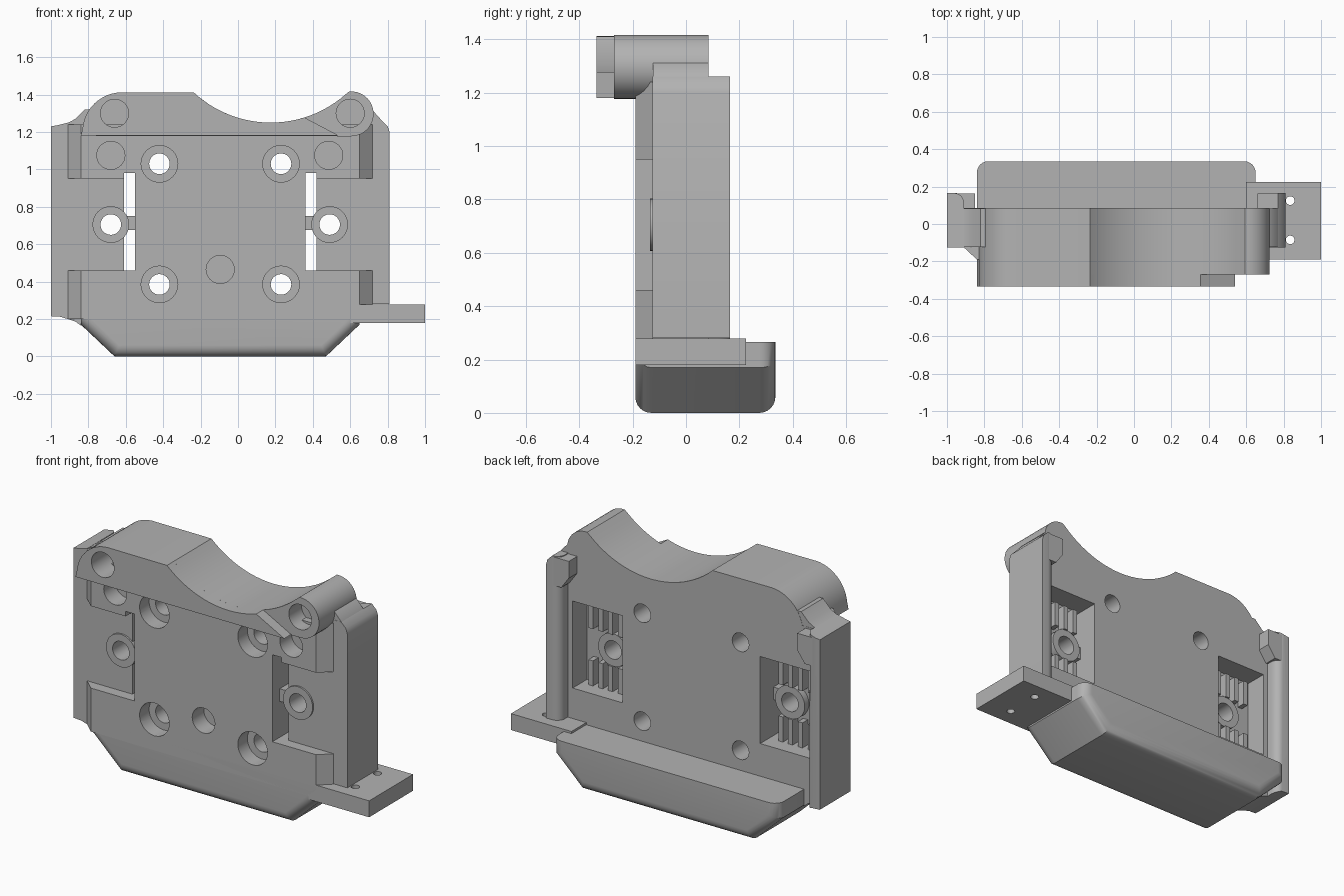
import bpy, bmesh
from math import sin, cos, radians, atan2, hypot, degrees

cube = bpy.data.objects.get("Cube")
if cube:
    bpy.data.objects.remove(cube)

GREY = (0.45, 0.45, 0.45, 1)
mat = bpy.data.materials.new("matte_grey")
mat.use_nodes = True
mat.diffuse_color = GREY
mat.node_tree.nodes["Principled BSDF"].inputs["Base Color"].default_value = GREY

MID = -0.095  # symmetry plane of the plate


def flip(x):
    return 2 * MID - x


def make(name, bm):
    bmesh.ops.recalc_face_normals(bm, faces=bm.faces)
    me = bpy.data.meshes.new(name)
    bm.to_mesh(me)
    bm.free()
    me.materials.append(mat)
    ob = bpy.data.objects.new(name, me)
    bpy.context.collection.objects.link(ob)
    return ob


def prism(name, pts, lo, hi, axis="y", bevel=None, size=0.06):
    """Extrude a closed outline along an axis, with optional rounded edges."""
    bm = bmesh.new()
    spot = (lambda p, h: (p[0], h, p[1])) if axis == "y" else (lambda p, h: (p[0], p[1], h))
    rings = [[bm.verts.new(spot(p, h)) for p in pts] for h in (lo, hi)]
    bm.faces.new(rings[0])
    bm.faces.new(rings[1])
    for i in range(len(pts)):
        j = (i + 1) % len(pts)
        bm.faces.new((rings[0][i], rings[0][j], rings[1][j], rings[1][i]))
    if bevel:
        edges = [e for e in bm.edges if bevel(*[v.co for v in e.verts])]
        bmesh.ops.bevel(bm, geom=edges, offset=size, segments=6, profile=0.5, affect="EDGES")
    return make(name, bm)


def box(name, x, y, z):
    x = sorted(x)
    return prism(name, [(x[0], z[0]), (x[1], z[0]), (x[1], z[1]), (x[0], z[1])], *y)


def arc(cx, cz, r, a, b, n=16):
    return [(cx + r * cos(radians(a + (b - a) * i / n)),
             cz + r * sin(radians(a + (b - a) * i / n))) for i in range(n + 1)]


def rod(name, x, z, r, lo, hi, axis="y"):
    return prism(name, arc(x, z, r, 0, 348.75, 31), lo, hi, axis)


def cut(target, cutters):
    """Subtract each cutter from the target, then drop it."""
    bpy.context.view_layer.objects.active = target
    for c in cutters:
        m = target.modifiers.new("cut", "BOOLEAN")
        m.operation, m.solver, m.object = "DIFFERENCE", "EXACT", c
        bpy.ops.object.modifier_apply(modifier=m.name)
        bpy.data.objects.remove(c)


parts = []

# Main plate with chamfered front sides
half = [(-0.91, 0.085), (-0.91, -0.125), (-0.84, -0.19)]
plate = prism("main_plate", half + [(flip(x), y) for x, y in reversed(half)], 0.2, 1.24, "z")
tools = []
for side in (lambda x: x, flip):
    tools += [
        box("pocket", (side(-0.88), side(-0.55)), (-0.05, 0.3), (0.46, 0.98)),
        box("window", (side(-0.61), side(-0.55)), (-0.3, 0.2), (0.46, 0.98)),
        box("recess", (side(-0.98), side(-0.58)), (-0.3, -0.125), (0.46, 0.95)),
        rod("boss_hole", side(-0.68), 0.705, 0.055, -0.3, 0.2),
        rod("blind_hole", side(-0.68) if side(0) == 0 else 0.485, 1.075, 0.075, -0.3, -0.08)]
    for z in (0.385, 1.03):
        tools += [rod("bolt_hole", side(-0.42), z, 0.055, -0.3, 0.2),
                  rod("counterbore", side(-0.42), z, 0.098, -0.3, -0.1)]
tools.append(rod("centre_hole", MID, 0.465, 0.075, -0.3, -0.08))
cut(plate, tools)
parts.append(plate)

# Bosses, tongues and ribs in the side pockets
for label, side in (("right", lambda x: x), ("left", flip)):
    boss = rod(label + "_boss", side(-0.68), 0.705, 0.098, -0.135, -0.01)
    cut(boss, [rod("hole", side(-0.68), 0.705, 0.055, -0.3, 0.2)])
    tongue = box(label + "_tongue", (side(-0.6), side(-0.545)), (-0.12, -0.04), (0.675, 0.75))
    parts += [boss, tongue]
    for i, x in enumerate((-0.625, -0.69, -0.755, -0.82)):
        for end, z in (("lower", (0.46, 0.61)), ("upper", (0.8, 0.95))):
            parts.append(box(f"{label}_{end}_rib_{i}", (side(x - 0.015), side(x + 0.015)),
                             (-0.06, 0.0), z))

# Side rails, with rounded inner back edges
outlines = {
    "right": [(-1, 0.215), (-0.95, 0.212), (-0.91, 0.2), (-0.91, 1.25), (-0.97, 1.235), (-1, 1.23)],
    "left": [(0.81, 0.28), (0.81, 1.2), (0.8, 1.23), (0.77, 1.26), (0.72, 1.26), (0.72, 0.28)]}
for label, pts in outlines.items():
    inner = -0.91 if label == "right" else 0.72
    parts.append(prism(label + "_rail", pts, -0.125, 0.165, bevel=lambda a, b: (
        abs(a.x - inner) + abs(b.x - inner) < 0.001 and min(a.y, b.y) > 0.1), size=0.05))

# Hooks at the rail tops
hook = [(-0.96, 1.06), (-0.9, 1.06), (-0.85, 1.13), (-0.85, 1.23), (-0.96, 1.23)]
parts.append(prism("right_hook", hook, 0.08, 0.164))
parts.append(prism("left_hook", [(flip(x), z + 0.025) for x, z in hook], 0.08, 0.164))

# Shoulders joining the rails to the crown
parts.append(prism("right_shoulder", [(-0.91, 1.15), (-0.98, 1.232), (-0.92, 1.243), (-0.87, 1.27),
                                      (-0.82, 1.32), (-0.75, 1.32), (-0.75, 1.2)], -0.124, 0.084))
parts.append(prism("left_shoulder", [(0.72, 1.15), (0.79, 1.22), (0.77, 1.26), (0.725, 1.31),
                                     (0.62, 1.36), (0.62, 1.2)], -0.124, 0.084))
parts.append(prism("right_lower_shoulder", [(-0.91, 0.2), (-0.87, 0.187), (-0.84, 0.165),
                                            (-0.8, 0.165), (-0.8, 0.25), (-0.91, 0.25)], -0.125, 0.085))

# Crown with a rounded shoulder, a concave saddle and a round end
shoulder = [(-0.84, 1.18)] + arc(-0.62, 1.2, 0.212, 175, 92, 12)
cx, cz, r = 0.175, 1.855, 0.605


def saddle(x):
    a = degrees(atan2(1.41 - cz, -0.235 - cx))
    b = degrees(atan2(-(r * r - (x - cx) ** 2) ** 0.5, x - cx))
    return arc(cx, cz, r, a, b, 24)


crown = prism("crown", shoulder + saddle(0.575) + arc(0.605, 1.297, 0.12, 95, -90, 18), -0.27, 0.085)
front = prism("crown_front", shoulder + saddle(0.355) + [(0.54, 1.18)], -0.335, -0.27)
cut(crown, [rod("hole", x, 1.3, 0.075, -0.5, -0.15) for x in (-0.66, 0.6)])
cut(front, [rod("hole", -0.66, 1.3, 0.075, -0.5, -0.1)])
parts += [crown, front]

# Lower body, forming the back shelf
low = [(-0.84, 0.265), (-0.84, 0.17), (-0.66, 0), (0.47, 0), (0.65, 0.17), (0.65, 0.265)]
parts.append(prism("lower_body", low, -0.19, 0.335, bevel=lambda a, b: (
    abs(a.y - b.y) < 0.001 and min(a.z, b.z) < 0.2 and (a.y > 0 or max(a.z, b.z) < 0.2))))

# Side tab with two screw holes
tab = box("side_tab", (0.6, 1.0), (-0.19, 0.225), (0.18, 0.278))
cut(tab, [rod("hole", 0.835, y, 0.023, 0, 1, "z") for y in (-0.085, 0.125)])
parts.append(tab)

# Crisp edges, smooth curves
bpy.ops.object.select_all(action="DESELECT")
for ob in parts:
    ob.select_set(True)
bpy.context.view_layer.objects.active = plate
bpy.ops.object.shade_smooth_by_angle(angle=radians(30))
